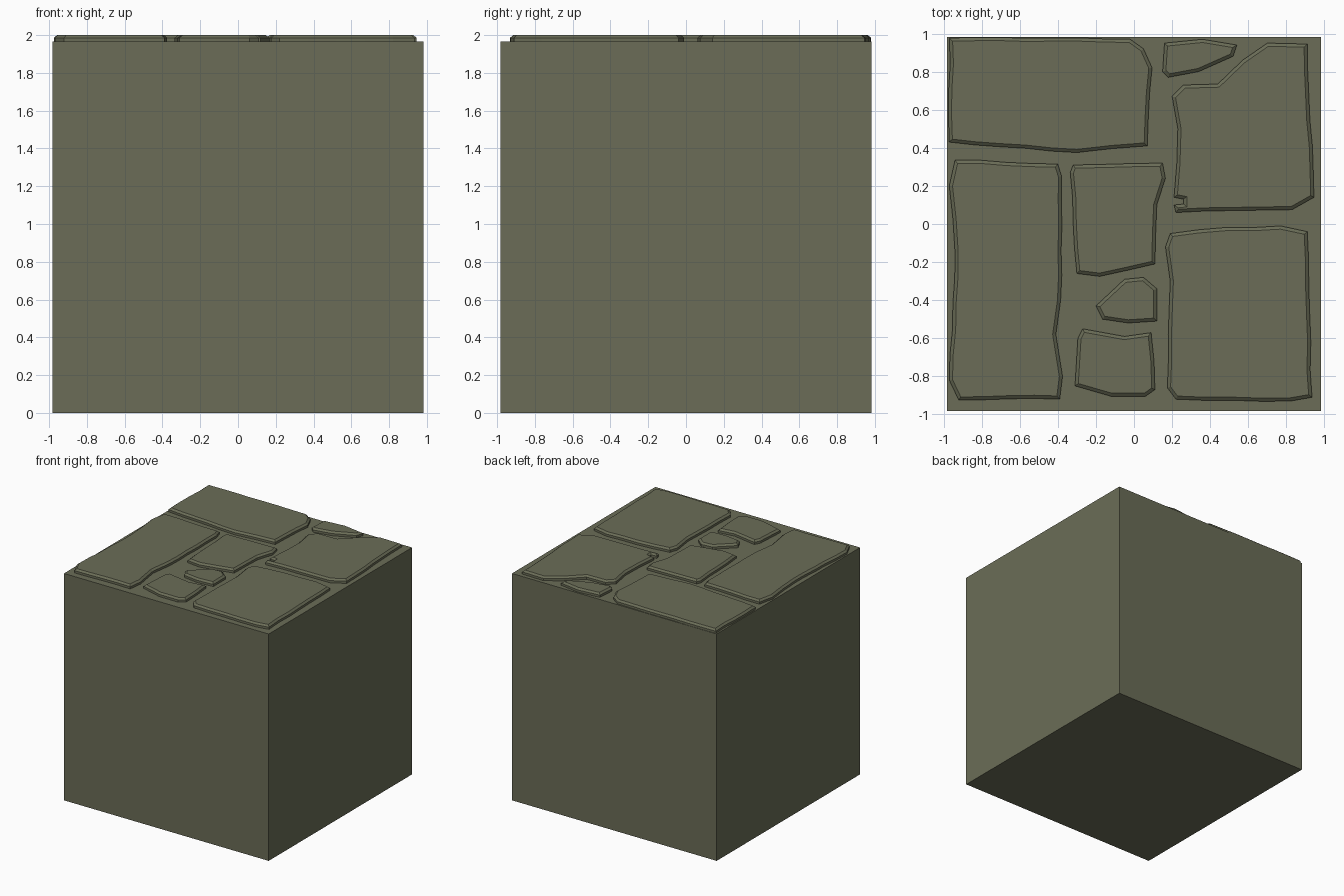
import bpy, bmesh, random
from mathutils import Vector

if "Cube" in bpy.data.objects:
    bpy.data.objects.remove(bpy.data.objects["Cube"])

random.seed(4)
stone_mat = bpy.data.materials.new("mossy grey stone")
stone_mat.diffuse_color = (0.145, 0.152, 0.095, 1)
stone_mat.use_nodes = True
stone_mat.node_tree.nodes["Principled BSDF"].inputs["Base Color"].default_value = stone_mat.diffuse_color

HALF, BASE_TOP, EDGE_Z, TOP = 0.982, 1.967, 1.986, 2.0


def finish(bm, name):
    bmesh.ops.recalc_face_normals(bm, faces=bm.faces[:])
    mesh = bpy.data.meshes.new(name)
    bm.to_mesh(mesh)
    bm.free()
    mesh.materials.append(stone_mat)
    obj = bpy.data.objects.new(name, mesh)
    bpy.context.collection.objects.link(obj)


def rough(corners):
    """Split long edges and nudge the new points for a hewn outline."""
    out = []
    for i, c in enumerate(corners):
        a, b = Vector(c), Vector(corners[(i + 1) % len(corners)])
        n = max(1, int((b - a).length / 0.13))
        side = Vector((b.y - a.y, a.x - b.x)).normalized()
        for k in range(n):
            p = a.lerp(b, k / n)
            out.append(p + side * random.uniform(-0.006, 0.006) if k else p)
    return out


def paving_stone(name, corners):
    """Raised slab: short upright wall, then a chamfer to a flat top."""
    bm = bmesh.new()
    pts = rough(corners)
    low = [bm.verts.new((p.x, p.y, BASE_TOP - 0.002)) for p in pts]
    high = [bm.verts.new((p.x, p.y, EDGE_Z)) for p in pts]
    for i in range(len(pts)):
        j = (i + 1) % len(pts)
        bm.faces.new((low[i], low[j], high[j], high[i]))
    cap = bm.faces.new(high)
    cap.normal_update()
    bmesh.ops.inset_region(bm, faces=[cap], thickness=0.017,
                           use_boundary=True, use_even_offset=True)
    for v in cap.verts:
        v.co.z = TOP
    finish(bm, name)


# Solid block
bm = bmesh.new()
bmesh.ops.create_cube(bm, size=1)
for v in bm.verts:
    v.co = (v.co.x * 2 * HALF, v.co.y * 2 * HALF, (v.co.z + 0.5) * BASE_TOP)
finish(bm, "block")

# Raised paving stones
paving_stone("back_left_stone", [
    (-.97, .977), (-.02, .97), (.05, .92), (.095, .82), (.07, .41),
    (-.3, .375), (-.97, .43)])
paving_stone("back_small_stone", [
    (.16, .95), (.36, .97), (.54, .94), (.52, .88), (.34, .80),
    (.18, .77), (.15, .80)])
paving_stone("back_right_stone", [
    (.70, .95), (.91, .945), (.945, .14), (.83, .075), (.22, .06),
    (.21, .10), (.26, .105), (.26, .13), (.21, .14), (.23, .5),
    (.2, .67), (.26, .73), (.44, .735), (.57, .86)])
paving_stone("left_long_stone", [
    (-.94, .335), (-.4, .315), (-.38, .25), (-.385, -.4), (-.41, -.58),
    (-.375, -.8), (-.39, -.92), (-.92, -.925), (-.97, -.82),
    (-.94, -.15), (-.97, .2)])
paving_stone("middle_stone", [
    (-.32, .31), (.15, .32), (.165, .24), (.12, .1), (.11, -.21),
    (-.18, -.275), (-.30, -.26), (-.335, .27)])
paving_stone("wedge_stone", [
    (-.2, -.43), (-.05, -.29), (.05, -.28), (.12, -.34), (.12, -.51),
    (-.03, -.52), (-.165, -.5)])
paving_stone("front_small_stone", [
    (-.27, -.55), (-.05, -.59), (.09, -.57), (.11, -.87), (.06, -.905),
    (-.12, -.905), (-.31, -.85), (-.295, -.6)])
paving_stone("front_right_stone", [
    (.19, -.05), (.34, -.03), (.77, -.01), (.91, -.04), (.935, -.91),
    (.82, -.93), (.22, -.92), (.175, -.86), (.19, -.3), (.165, -.12)])
